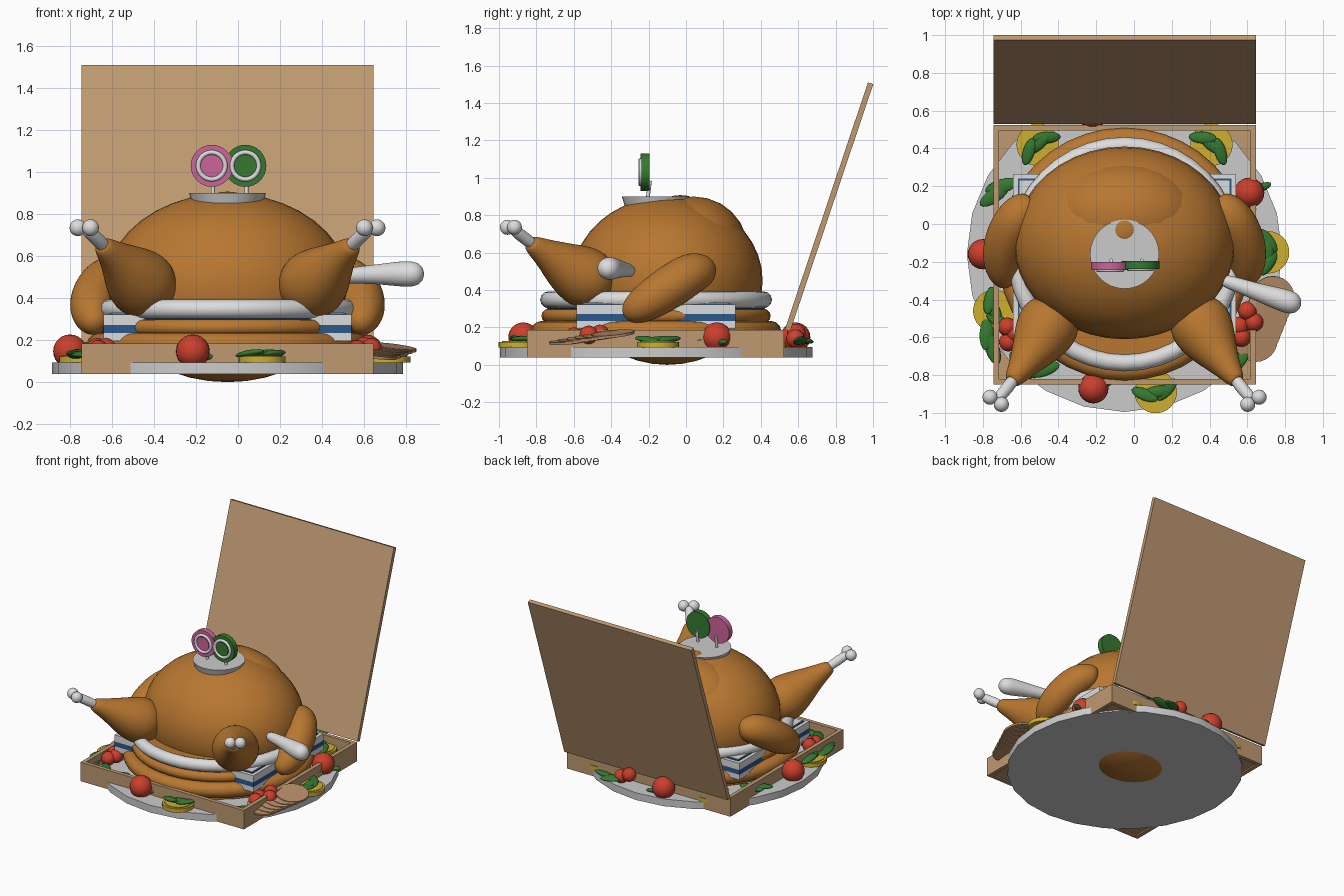
import bpy, bmesh, math, random
from mathutils import Vector

cube = bpy.data.objects.get("Cube")
if cube:
    bpy.data.objects.remove(cube, do_unlink=True)
random.seed(4)
CX, CY = -0.05, -0.16  # centre of the plate


def material(name, r, g, b):
    m = bpy.data.materials.new(name)
    m.use_nodes = True
    m.diffuse_color = (r, g, b, 1)
    m.node_tree.nodes["Principled BSDF"].inputs["Base Color"].default_value = (r, g, b, 1)
    return m


skin = material("roast brown", .48, .185, .03)
white = material("bone white", .72, .72, .72)
grey = material("plate grey", .6, .6, .6)
card = material("cardboard", .52, .32, .165)
red = material("tomato red", .6, .05, .025)
yellow = material("lemon yellow", .62, .43, .03)
green = material("leaf green", .035, .19, .03)
pink = material("pink", .6, .13, .32)
blue = material("blue", .025, .1, .26)
tan = material("bread tan", .48, .27, .14)


def finish(name, mat, smooth=True):
    ob = bpy.context.object
    ob.name = name
    ob.data.materials.append(mat)
    if smooth:
        bpy.ops.object.shade_smooth_by_angle(angle=math.radians(40))
    return ob


def box(name, mat, centre, size, rot=(0, 0, 0)):
    bpy.ops.mesh.primitive_cube_add(size=1, location=centre, rotation=rot)
    bpy.context.object.scale = size
    return finish(name, mat, False)


def ball(name, mat, centre, size, rot=(0, 0, 0), segs=32):
    if not isinstance(size, tuple):
        size = (size,) * 3
    bpy.ops.mesh.primitive_uv_sphere_add(segments=segs, ring_count=segs // 2,
                                         location=centre, rotation=rot)
    bpy.context.object.scale = size
    return finish(name, mat)


def disc(name, mat, centre, radius, depth, rot=(0, 0, 0), segs=32, base=None):
    bpy.ops.mesh.primitive_cone_add(vertices=segs, radius1=base or radius, radius2=radius,
                                    depth=depth, location=centre, rotation=rot)
    return finish(name, mat)


def ring(name, mat, centre, radius, thick, rot=(0, 0, 0), squash=1):
    bpy.ops.mesh.primitive_torus_add(major_radius=radius, minor_radius=thick, major_segments=40,
                                     minor_segments=12, location=centre, rotation=rot)
    bpy.context.object.scale.z = squash
    return finish(name, mat)


def limb(name, mat, path, mirror=False):
    """Loft round sections (x, y, z, radius) along a path."""
    pts = [Vector(p[:3]) for p in path]
    if mirror:
        for p in pts:
            p.x = 2 * CX - p.x
    bm = bmesh.new()
    loops = []
    for i, p in enumerate(pts):
        t = (pts[min(i + 1, len(pts) - 1)] - pts[max(i - 1, 0)]).normalized()
        u = t.cross(Vector((0, 0, 1))).normalized()
        v = t.cross(u)
        angles = [k * math.tau / 16 for k in range(16)]
        loops.append([bm.verts.new(p + path[i][3] * (u * math.cos(a) + v * math.sin(a)))
                      for a in angles])
    for a, b in zip(loops, loops[1:]):
        for k in range(16):
            j = (k + 1) % 16
            bm.faces.new((a[k], a[j], b[j], b[k]))
    bm.faces.new(loops[0])
    bm.faces.new(loops[-1])
    bmesh.ops.recalc_face_normals(bm, faces=bm.faces[:])
    me = bpy.data.meshes.new(name)
    bm.to_mesh(me)
    bm.free()
    me.materials.append(mat)
    me.shade_smooth()
    ob = bpy.data.objects.new(name, me)
    bpy.context.collection.objects.link(ob)
    ob.modifiers.new("round", "SUBSURF").levels = 2
    ob.modifiers["round"].render_levels = 2


def leaf(centre, angle, length=.075):
    ball("leaf", green, centre, (length, length * .42, .016),
         (random.uniform(-.2, .2), random.uniform(-.2, .2), angle), 16)


# Plate and open cardboard box
disc("plate", grey, (CX, CY, .067), .835, .055, segs=24)
for s in (-1, 1):
    box("box_side", card, (CX + s * .68, -.1625, .1125), (.03, 1.375, .145))
    box("box_end", card, (CX, -.1625 + s * .6725, .1125), (1.39, .03, .145))
box("box_floor", card, (CX, -.1625, .065), (1.36, 1.34, .03))
box("box_lid", card, (CX, .765, .845), (1.39, .03, 1.393), (math.radians(-18.6), 0, 0))

# Striped tray
for mat, z, h, inset in ((white, .215, .04, 0), (blue, .253, .036, 0), (white, .297, .052, 0),
                         (blue, .325, .006, .05), (white, .329, .006, .07)):
    box("tray_layer", mat, (CX, CY, z), (1.18 - inset, .85 - inset, h))

# Round dish under the roast
ring("lower_skirt", skin, (CX, CY, .18), .61, .06, squash=.92)
disc("lower_filling", skin, (CX, CY, .17), .62, .12)
ring("upper_skirt", skin, (CX, CY, .262), .575, .038)
disc("dish", blue, (CX, CY, .305), .6, .03, base=.57)
ring("dish_rim", white, (CX, CY, .348), .575, .045)
disc("dish_filling", skin, (CX, CY, .33), .56, .05)

# Roast body
ball("body", skin, (CX, -.1, .45), (.585, .51, .45), segs=40)
ball("breast", skin, (CX, .04, .62), (.4, .29, .28), segs=24)

# Drumsticks and wings
leg = [(-.40, -.42, .44, .09), (-.42, -.46, .445, .15), (-.46, -.55, .465, .178),
       (-.52, -.65, .53, .135), (-.585, -.745, .595, .08), (-.64, -.825, .645, .05),
       (-.65, -.835, .655, .035)]
shank = [(-.62, -.80, .63, .035), (-.68, -.88, .69, .033), (-.73, -.935, .735, .033)]
wing = [(-.53, .12, .50, .05), (-.56, .10, .505, .09), (-.62, .04, .50, .115),
        (-.68, -.08, .42, .12), (-.70, -.20, .34, .11), (-.685, -.29, .285, .08),
        (-.67, -.33, .26, .03)]
for m in (False, True):
    side = "left" if m else "right"
    limb(side + "_drumstick", skin, leg, m)
    limb(side + "_leg_bone", white, shank, m)
    limb(side + "_wing", skin, wing, m)
    s = 1 if m else -1
    ball("bone_knob", white, (CX + s * .712, -.917, .735), .04, segs=20)
    ball("bone_knob", white, (CX + s * .652, -.955, .735), .04, segs=20)
    ball("leg_stud", white, (CX + s * .48, -.76, .555), .028, segs=16)

# Utensil handle at the side
limb("handle", white, [(.45, -.29, .5, .035), (.57, -.33, .51, .04), (.7, -.375, .515, .052),
                       (.81, -.41, .515, .066), (.86, -.425, .515, .055), (.885, -.43, .515, .02)])

# Cap with two round picks
disc("cap", grey, (CX, CY, .87), .183, .06, base=.165)
ball("cap_bump", skin, (CX, -.03, .895), (.055, .055, .012), segs=16)
upright = (math.pi / 2, 0, 0)
for name, mat, x, y in (("pink", pink, -.125, -.222), ("green", green, .035, -.216)):
    disc(name + "_pick_head", mat, (x, y, 1.03), .1, .042, upright)
    ring(name + "_pick_ring", white, (x, y - .022, 1.03), .064, .011, upright)
    disc(name + "_pick_centre", mat, (x, y - .021, 1.03), .05, .012, upright)
    disc("pick_stem", white, (x + .005, -.2, .925), .01, .12, (-.12, 0, 0), 10)

# Lemon slices, each with a fan of leaves
for x, y in ((.115, -.89), (.71, -.15), (-.51, .42), (.41, .42), (-.74, -.46)):
    disc("lemon_slice", yellow, (x, y, .108), .112, .03)
    disc("lemon_flesh", yellow, (x, y, .124), .095, .008)
    out = math.atan2(y - CY, x - CX)
    for k in (-1, 0, 1):
        a = out + math.pi / 2 + k * .6
        leaf((x + k * .06 * math.cos(out + 1.57), y + k * .06 * math.sin(out + 1.57), .137), a)

# Tomatoes, large and small
for x, y in ((-.215, -.87), (-.80, -.16), (.61, .165), (-.22, .585)):
    ball("tomato", red, (x, y, .147), .08, segs=24)
    leaf((x + .07, y + .03, .12), .4, .05)
for x, y, z in ((.6, -.46, .165), (.56, -.54, .15), (.635, -.52, .16), (.57, -.6, .15),
                (-.67, -.545, .16), (-.665, -.625, .15), (-.63, -.58, .16),
                (.07, .59, .17), (.14, .585, .14)):
    ball("small_tomato", red, (x, y, z), .05, segs=20)

# Loose leaves
for x, y, a in ((-.78, -.58, 1.5), (-.75, -.66, 1.9), (-.74, .15, .6), (-.70, .2, .3),
                (.25, .61, .1), (.18, .63, .5), (.54, -.74, .8), (-.6, -.75, 2.2),
                (.6, .03, 1.2), (-.48, -.77, .3)):
    leaf((x, y, .13), a, .09)

# Fanned bread slices
for k in range(6):
    x, y = .735 - .018 * k, -.39 - .045 * k
    disc("bread_slice", tan, (x, y, .165 - .007 * k), .115, .014, (.1, .12, 0), 24)
